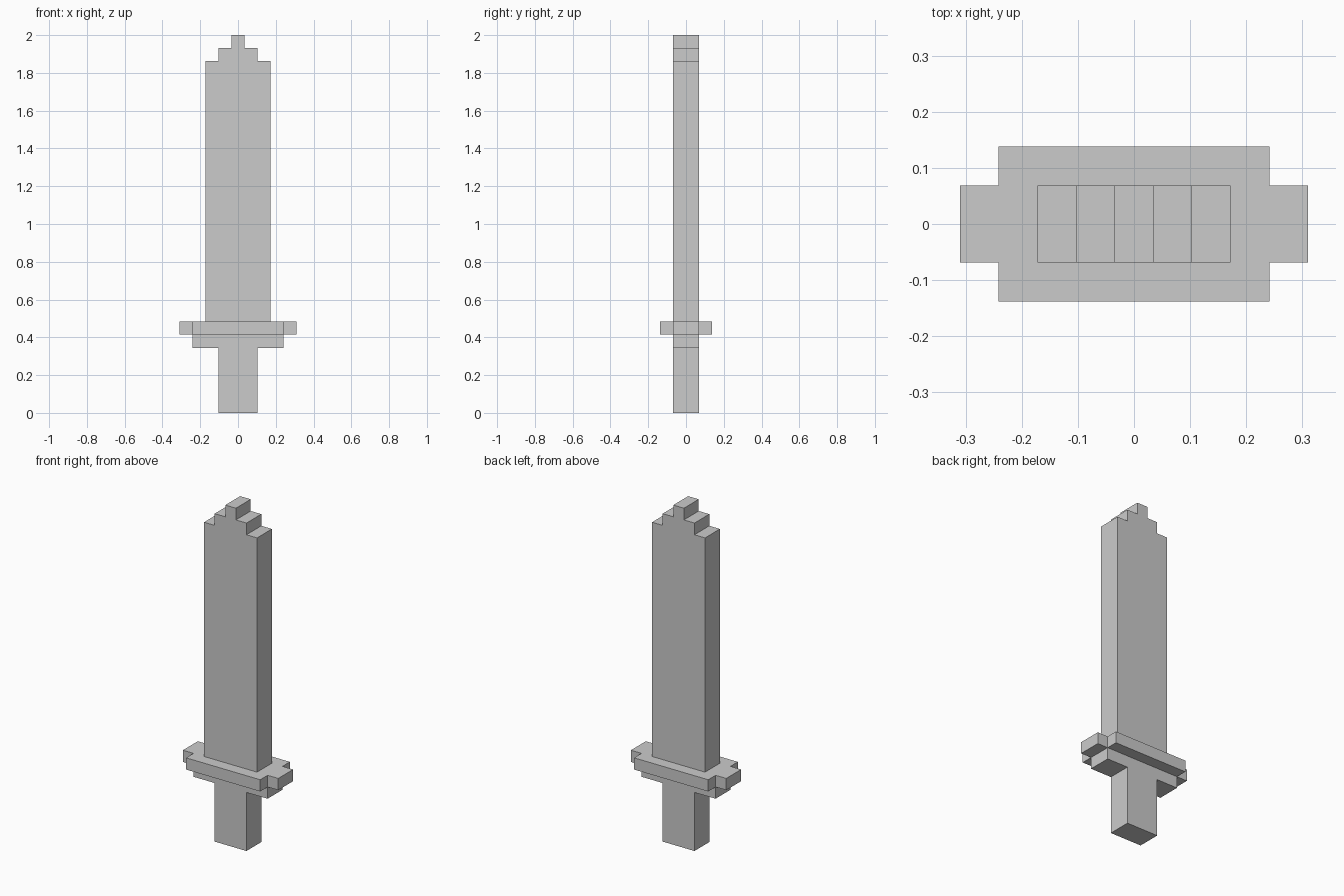
import bpy, bmesh
from mathutils import Vector

if "Cube" in bpy.data.objects:
    bpy.data.objects.remove(bpy.data.objects["Cube"])

U = 2 / 29  # one block unit; the sword is 29 units tall


def prism(name, half, start, direction):
    """Mirror a half outline (u >= 0) across u = 0 and extrude it."""
    outline = half + [(-u, v) for u, v in reversed(half)]
    bm = bmesh.new()
    if direction == 'Y':      # outline in x/z, extruded through the depth
        pts = [(u, start, v) for u, v in outline]
        step = Vector((0, -2 * start, 0))
    else:                     # outline in x/y, extruded one unit up
        pts = [(u, v, start) for u, v in outline]
        step = Vector((0, 0, 1))
    face = bm.faces.new([bm.verts.new(Vector(p) * U) for p in pts])
    ext = bmesh.ops.extrude_face_region(bm, geom=[face], use_keep_orig=True)
    bmesh.ops.translate(bm, vec=step * U,
                        verts=[g for g in ext['geom'] if isinstance(g, bmesh.types.BMVert)])
    bmesh.ops.recalc_face_normals(bm, faces=bm.faces)
    mesh = bpy.data.meshes.new(name)
    bm.to_mesh(mesh)
    bm.free()
    obj = bpy.data.objects.new(name, mesh)
    bpy.context.collection.objects.link(obj)
    return obj


# Grip
prism("grip", [(1.5, 0), (1.5, 5)], -1, 'Y')

# Lower guard bar under the crossguard
prism("lower_guard", [(3.5, 5), (3.5, 6)], -1, 'Y')

# Crossguard plate with notched corners
prism("crossguard", [(3.5, -2), (3.5, -1), (4.5, -1), (4.5, 1), (3.5, 1), (3.5, 2)], 6, 'Z')

# Blade with stepped tip
prism("blade", [(2.5, 7), (2.5, 27), (1.5, 27), (1.5, 28), (0.5, 28), (0.5, 29)], -1, 'Y')
